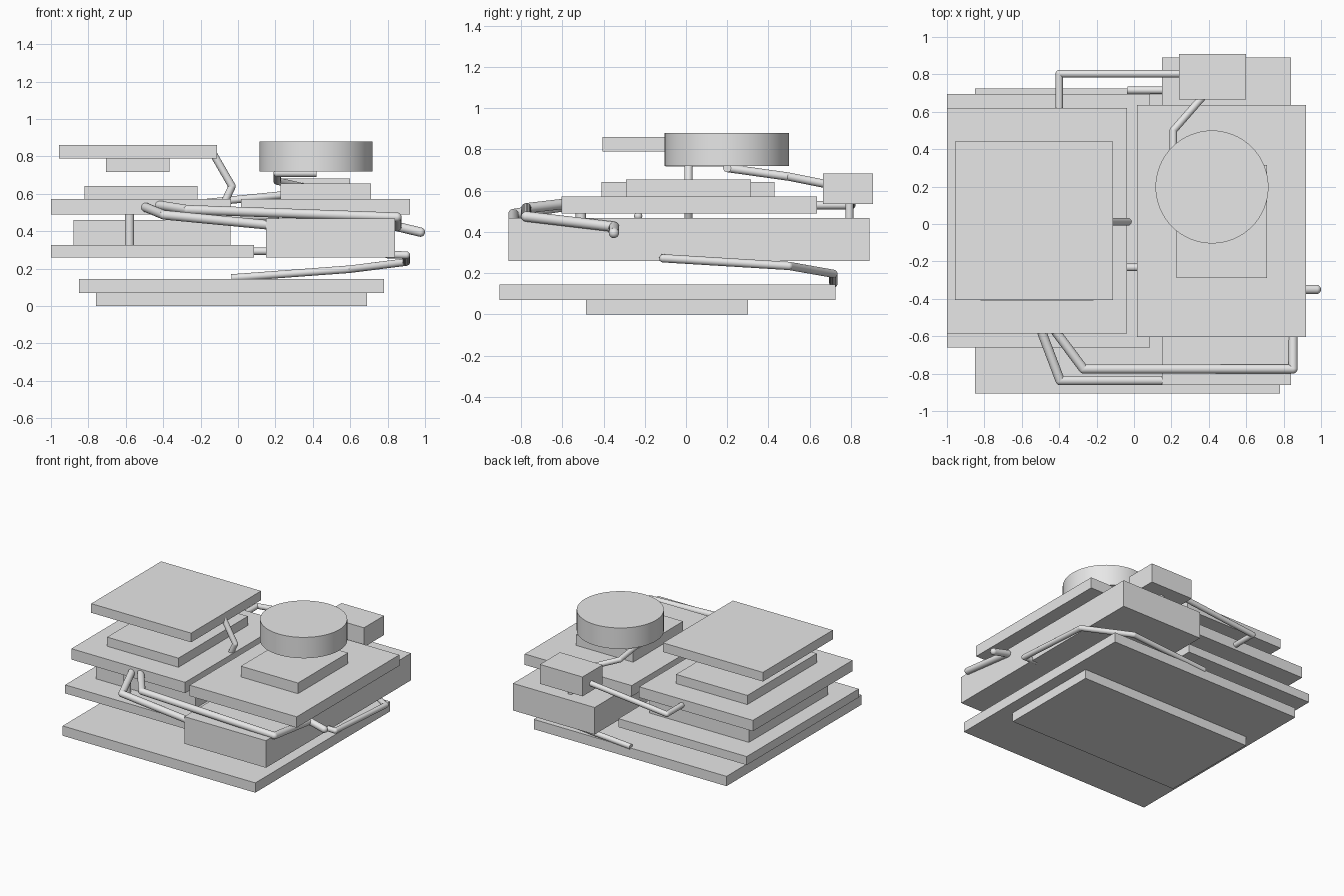
import bpy
import math
from mathutils import Vector

old = bpy.data.objects.get("Cube")
if old:
    bpy.data.objects.remove(old)

grey = bpy.data.materials.new("light_grey")
grey.use_nodes = True
grey.diffuse_color = (0.8, 0.8, 0.8, 1)
grey.node_tree.nodes["Principled BSDF"].inputs["Base Color"].default_value = (0.8, 0.8, 0.8, 1)


def box(name, xs, ys, zs):
    """Plain block given by its extent along each axis."""
    lo, hi = Vector((xs[0], ys[0], zs[0])), Vector((xs[1], ys[1], zs[1]))
    bpy.ops.mesh.primitive_cube_add(size=1, location=(lo + hi) / 2)
    ob = bpy.context.object
    ob.name = name
    ob.scale = hi - lo
    bpy.ops.object.transform_apply(location=False, rotation=False, scale=True)
    ob.data.materials.append(grey)


def pipe(name, points, radius=0.02):
    """Round pipe along straight runs, with ball elbows."""
    parts = []
    for a, b in zip(points, points[1:]):
        a, b = Vector(a), Vector(b)
        bpy.ops.mesh.primitive_cylinder_add(vertices=20, radius=radius, depth=(b - a).length,
                                            location=(a + b) / 2)
        run = bpy.context.object
        run.rotation_euler = (b - a).to_track_quat('Z', 'Y').to_euler()
        parts.append(run)
    for p in points[1:]:
        bpy.ops.mesh.primitive_uv_sphere_add(segments=20, ring_count=10, radius=radius, location=p)
        parts.append(bpy.context.object)
    bpy.ops.object.select_all(action='DESELECT')
    for part in parts:
        part.select_set(True)
    bpy.context.view_layer.objects.active = parts[0]
    bpy.ops.object.join()
    ob = bpy.context.object
    ob.name = name
    ob.data.materials.clear()
    ob.data.materials.append(grey)
    bpy.ops.object.shade_smooth_by_angle(angle=math.radians(40))


# Base
box("base_foot", (-0.76, 0.69), (-0.485, 0.30), (0, 0.07))
box("base_plate", (-0.85, 0.78), (-0.905, 0.725), (0.07, 0.145))

# Left stack
box("left_lower_plate", (-1, 0.085), (-0.66, 0.695), (0.26, 0.325))
box("left_core", (-0.88, -0.04), (-0.456, 0.496), (0.325, 0.46))
box("left_middle_plate", (-1, -0.038), (-0.585, 0.62), (0.49, 0.573))
box("left_step", (-0.82, -0.217), (-0.41, 0.43), (0.573, 0.643))
box("left_top_neck", (-0.705, -0.367), (-0.1, 0.25), (0.717, 0.79))
box("left_top_plate", (-0.958, -0.113), (-0.405, 0.44), (0.79, 0.86))

# Right stack
box("right_block", (0.15, 0.84), (-0.862, 0.89), (0.26, 0.467))
box("right_plate", (0.015, 0.92), (-0.605, 0.635), (0.49, 0.573))
box("right_step", (0.227, 0.71), (-0.29, 0.315), (0.573, 0.655))
box("rear_box", (0.24, 0.60), (0.665, 0.908), (0.535, 0.683))

bpy.ops.mesh.primitive_cylinder_add(vertices=64, radius=0.302, depth=0.16, location=(0.417, 0.198, 0.80))
drum = bpy.context.object
drum.name = "top_drum"
drum.data.materials.append(grey)
bpy.ops.object.shade_smooth_by_angle(angle=math.radians(30))

# Pipes along the front
pipe("front_outer_pipe", [(-0.5, -0.56, 0.53), (-0.395, -0.837, 0.487), (0.2, -0.837, 0.43)], 0.025)
pipe("front_inner_pipe", [(-0.43, -0.56, 0.54), (-0.27, -0.775, 0.515), (0.85, -0.775, 0.475),
                          (0.85, -0.35, 0.425), (0.975, -0.35, 0.395)], 0.025)

# Pipes along the rear and side
pipe("rear_pipe", [(0.3, 0.803, 0.6), (-0.4, 0.803, 0.53), (-0.4, 0.58, 0.53)])
pipe("side_pipe", [(-0.035, 0.715, 0.15), (0.6, 0.715, 0.197), (0.9, 0.5, 0.235),
                   (0.9, -0.11, 0.272), (0.8, -0.11, 0.275)])
pipe("drum_pipe", [(0.42, 0.2, 0.71), (0.21, 0.2, 0.71), (0.21, 0.5, 0.668), (0.42, 0.74, 0.62)])

# Pipes and struts joining the stacks
pipe("left_top_pipe", [(-0.13, 0.012, 0.81), (-0.032, 0.012, 0.64), (-0.12, 0.012, 0.45)])
pipe("left_strut", [(-0.58, -0.51, 0.3), (-0.58, -0.51, 0.52)], 0.025)
pipe("rear_strut", [(0.42, 0.793, 0.44), (0.42, 0.793, 0.56)])
pipe("upper_link", [(-0.1, -0.232, 0.477), (0.2, -0.232, 0.477)])
pipe("lower_link", [(0.05, 0, 0.293), (0.2, 0, 0.293)])
